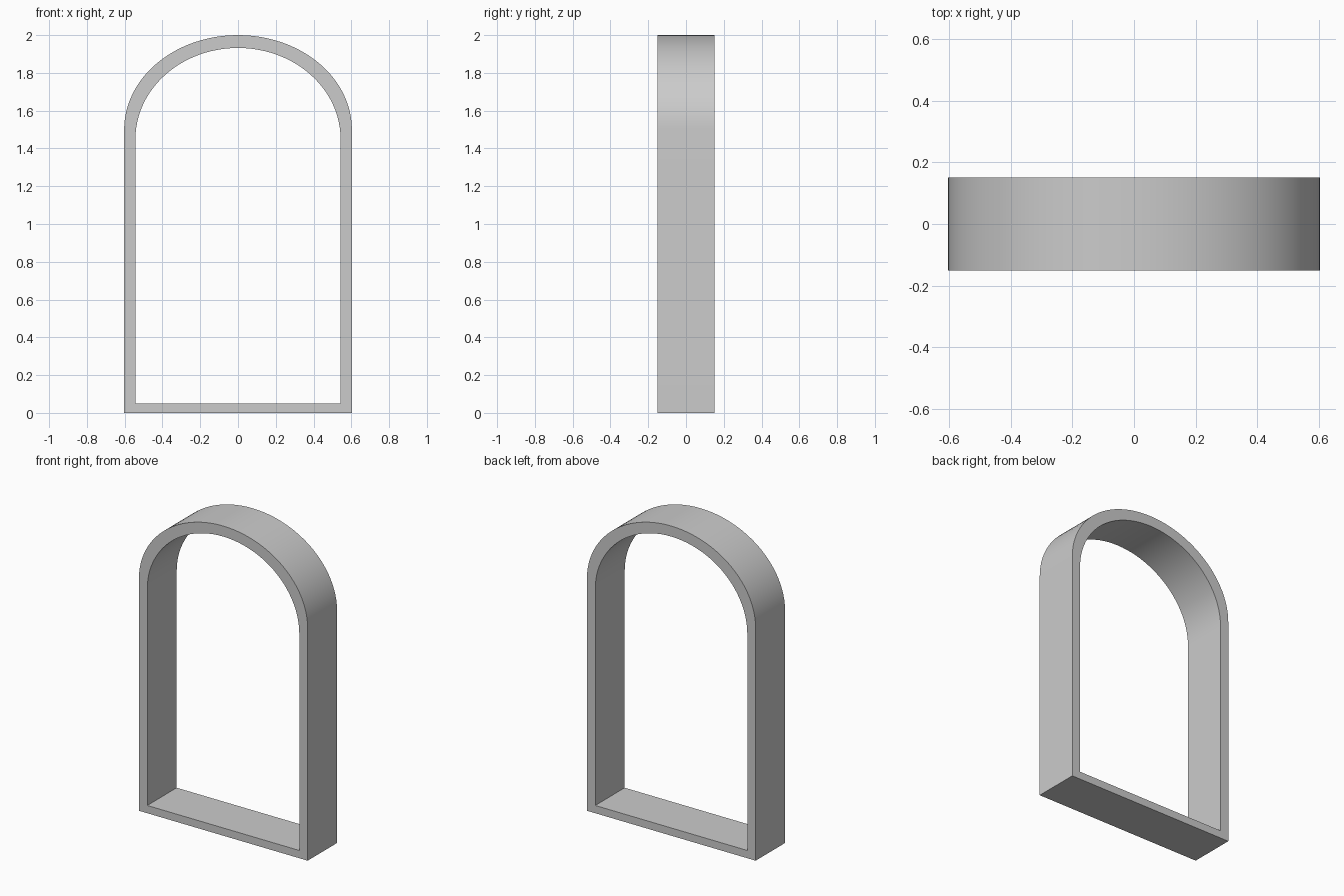
import bpy, bmesh, math

if "Cube" in bpy.data.objects:
    bpy.data.objects.remove(bpy.data.objects["Cube"])

DEPTH = 0.15
SEGMENTS = 48


def arch_outline(half_width, bottom, spring, top):
    """Rectangle with an elliptical arch on top, as (x, z) points."""
    points = [(-half_width, bottom), (half_width, bottom)]
    for i in range(SEGMENTS + 1):
        a = math.pi * i / SEGMENTS
        points.append((half_width * math.cos(a),
                       spring + (top - spring) * math.sin(a)))
    return points


# Outer edge and opening share the same point count, so they join as quads
outer = arch_outline(0.603, 0.0, 1.50, 2.0)
inner = arch_outline(0.543, 0.05, 1.45, 1.932)

bm = bmesh.new()
rings = [[bm.verts.new((x, y, z)) for x, z in outline]
         for outline, y in ((outer, -DEPTH), (outer, DEPTH),
                            (inner, DEPTH), (inner, -DEPTH))]
n = len(outer)
for r in range(4):
    a, b = rings[r], rings[(r + 1) % 4]
    for i in range(n):
        j = (i + 1) % n
        bm.faces.new((a[i], a[j], b[j], b[i]))
bmesh.ops.recalc_face_normals(bm, faces=bm.faces)

# Arched frame
mesh = bpy.data.meshes.new("arched_frame")
bm.to_mesh(mesh)
bm.free()
frame = bpy.data.objects.new("arched_frame", mesh)
bpy.context.collection.objects.link(frame)
bpy.context.view_layer.objects.active = frame
frame.select_set(True)
bpy.ops.object.shade_smooth_by_angle(angle=math.radians(30))
